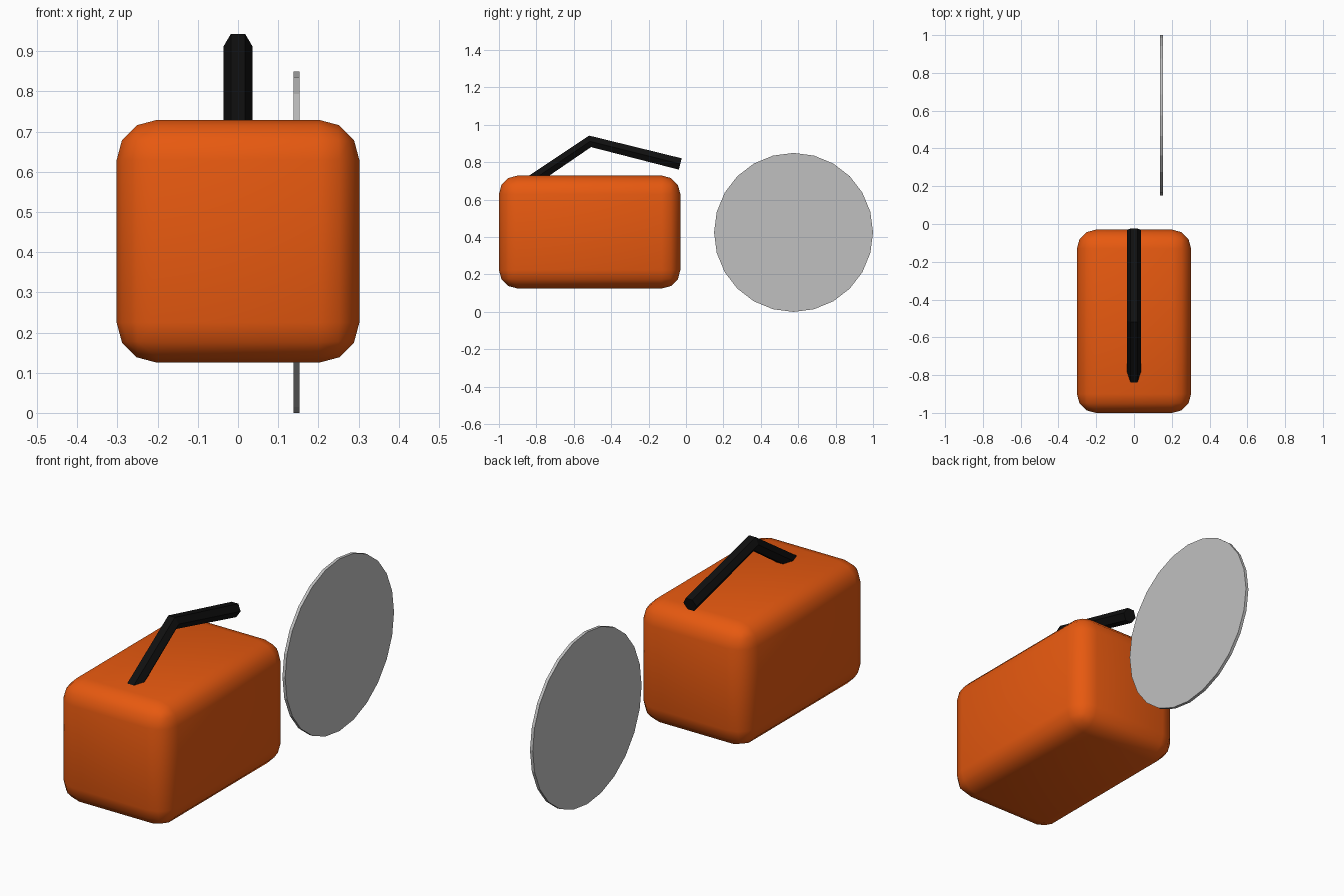
import bpy
import bmesh
from math import cos, sin, pi, radians
from mathutils import Vector

cube = bpy.data.objects.get("Cube")
if cube:
    bpy.data.objects.remove(cube, do_unlink=True)


def material(name, color):
    mat = bpy.data.materials.new(name)
    mat.use_nodes = True
    mat.diffuse_color = color
    mat.node_tree.nodes["Principled BSDF"].inputs["Base Color"].default_value = color
    return mat


orange = material("orange paint", (0.8, 0.1, 0.005, 1))
black = material("black rubber", (0.005, 0.005, 0.005, 1))
steel = material("grey steel", (0.53, 0.53, 0.53, 1))


def finish(obj, name, mat):
    obj.name = obj.data.name = name
    obj.data.materials.append(mat)
    return obj


# Rounded motor housing
bpy.ops.mesh.primitive_cube_add(size=1, location=(0, -0.515, 0.427))
housing = finish(bpy.context.object, "motor_housing", orange)
housing.scale = (0.604, 0.97, 0.604)
bpy.ops.object.transform_apply(location=False, rotation=False, scale=True)
bevel = housing.modifiers.new("rounded edges", "BEVEL")
bevel.width = 0.1
bevel.segments = 3
bpy.ops.object.shade_smooth()

# Thin cutting disc
bpy.ops.mesh.primitive_cylinder_add(vertices=24, radius=0.425, depth=0.015,
                                    location=(0.145, 0.575, 0.425),
                                    rotation=(0, pi / 2, 0))
finish(bpy.context.object, "cutting_disc", steel)


# Bent handle: hexagonal rings swept along a short path
def swept_bar(name, path, tilts, radius, sides, mat):
    bm = bmesh.new()
    rings = []
    for point, tilt in zip(path, tilts):
        up = Vector((0, -sin(radians(tilt)), cos(radians(tilt))))
        ring = []
        for i in range(sides):
            a = 2 * pi * i / sides
            offset = Vector((cos(a), 0, 0)) + up * sin(a)
            ring.append(bm.verts.new(Vector(point) + offset * radius))
        rings.append(ring)
    for a, b in zip(rings, rings[1:]):
        for i in range(sides):
            j = (i + 1) % sides
            bm.faces.new((a[i], a[j], b[j], b[i]))
    bm.faces.new(rings[0])
    bm.faces.new(rings[-1])
    bmesh.ops.recalc_face_normals(bm, faces=bm.faces)
    mesh = bpy.data.meshes.new(name)
    bm.to_mesh(mesh)
    bm.free()
    obj = bpy.data.objects.new(name, mesh)
    bpy.context.collection.objects.link(obj)
    return finish(obj, name, mat)


swept_bar("handle",
          [(0, -0.885, 0.661), (0, -0.513, 0.912), (0, -0.031, 0.791)],
          [34, 10, -14], 0.036, 6, black)
